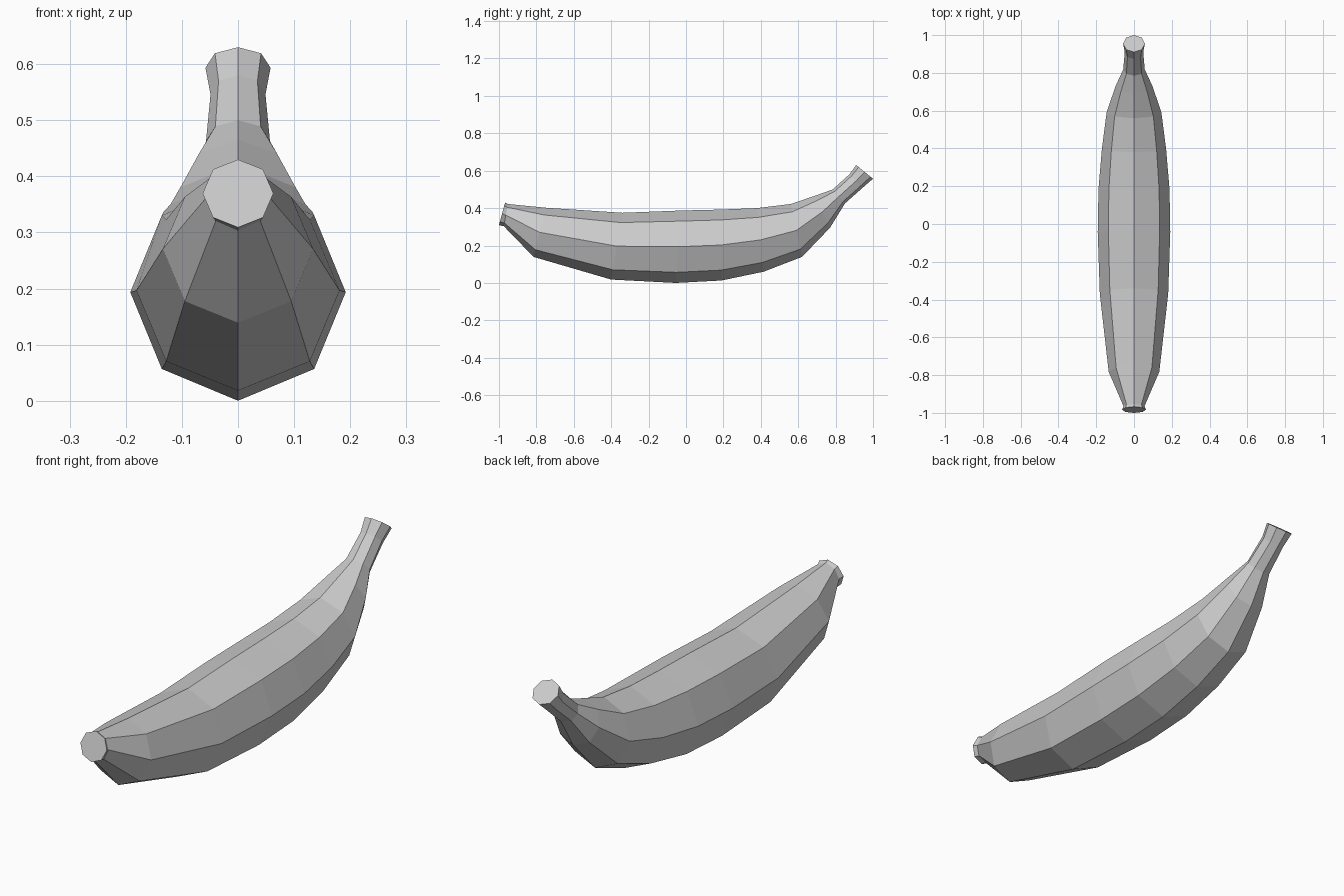
import bpy, bmesh, math
from mathutils import Vector

if "Cube" in bpy.data.objects:
    bpy.data.objects.remove(bpy.data.objects["Cube"])

# Cross-sections along the fruit: top (y, z), bottom (y, z), half-width
SECTIONS = [
    (-0.967, 0.430, -1.000, 0.309, 0.063),   # blossom end
    (-0.953, 0.422, -0.974, 0.303, 0.056),
    (-0.750, 0.402, -0.815, 0.139, 0.134),   # body
    (-0.340, 0.375, -0.400, 0.018, 0.181),
    (-0.030, 0.387, -0.055, 0.000, 0.192),
    (0.180, 0.392, 0.190, 0.013, 0.188),
    (0.380, 0.400, 0.415, 0.060, 0.170),
    (0.560, 0.422, 0.620, 0.139, 0.145),
    (0.690, 0.466, 0.770, 0.295, 0.098),
    (0.785, 0.500, 0.850, 0.425, 0.057),     # stem
    (0.873, 0.580, 0.948, 0.512, 0.049),
    (0.910, 0.630, 1.000, 0.557, 0.058),
]
SIDES = 8


def loft(name, sections):
    bm = bmesh.new()
    rings = []
    for ty, tz, by, bz, width in sections:
        top, bottom = Vector((0, ty, tz)), Vector((0, by, bz))
        centre, up = (top + bottom) / 2, (top - bottom) / 2
        ring = []
        for i in range(SIDES):
            a = 2 * math.pi * i / SIDES
            side = Vector((width * math.sin(a), 0, 0))
            ring.append(bm.verts.new(centre + up * math.cos(a) + side))
        rings.append(ring)
    # Skin between neighbouring sections
    for a, b in zip(rings, rings[1:]):
        for i in range(SIDES):
            j = (i + 1) % SIDES
            bm.faces.new((a[i], a[j], b[j], b[i]))
    # Flat end caps
    bm.faces.new(rings[0])
    bm.faces.new(rings[-1])
    bmesh.ops.recalc_face_normals(bm, faces=bm.faces)
    mesh = bpy.data.meshes.new(name)
    bm.to_mesh(mesh)
    bm.free()
    obj = bpy.data.objects.new(name, mesh)
    bpy.context.collection.objects.link(obj)
    return obj


loft("banana", SECTIONS)
